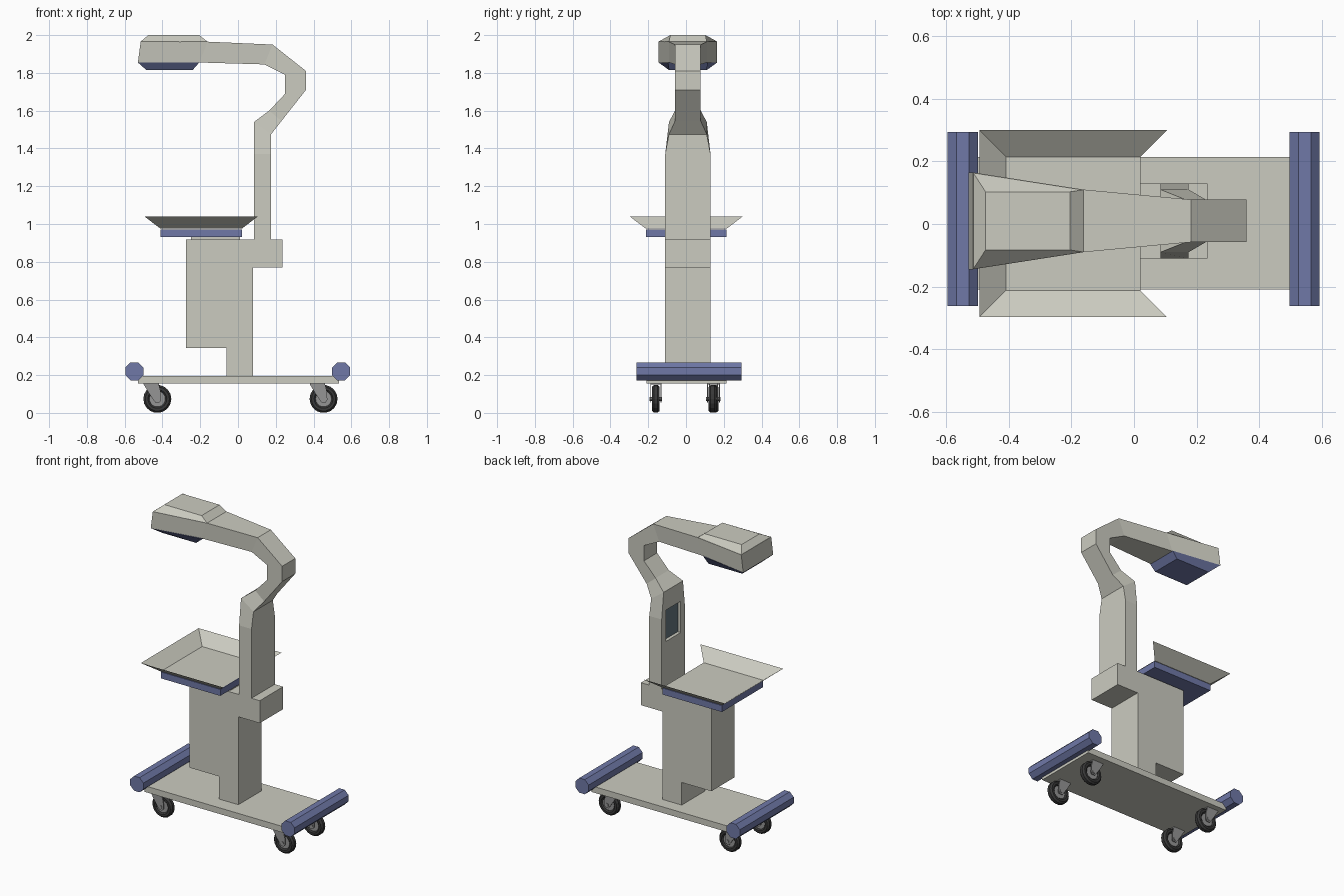
import bpy, bmesh, math
from mathutils import Vector

if "Cube" in bpy.data.objects:
    bpy.data.objects.remove(bpy.data.objects["Cube"])

YC = 0.01  # y centre of the column and body


def mat(name, rgb):
    m = bpy.data.materials.new(name)
    m.diffuse_color = (*rgb, 1)
    m.use_nodes = True
    m.node_tree.nodes["Principled BSDF"].inputs["Base Color"].default_value = m.diffuse_color
    return m


BEIGE = mat("beige", (0.60, 0.60, 0.53))
BLUE = mat("blue", (0.16, 0.19, 0.39))
GLASS = mat("glass", (0.13, 0.18, 0.21))
RUBBER = mat("rubber", (0.04, 0.04, 0.04))
STEEL = mat("steel", (0.30, 0.30, 0.30))


def build(name, verts, faces, material):
    me = bpy.data.meshes.new(name)
    me.from_pydata([Vector(v) for v in verts], [], faces)
    bm = bmesh.new()
    bm.from_mesh(me)
    bmesh.ops.recalc_face_normals(bm, faces=bm.faces)
    bm.to_mesh(me)
    bm.free()
    ob = bpy.data.objects.new(name, me)
    bpy.context.collection.objects.link(ob)
    if material:
        me.materials.append(material)
    return ob


def loft(name, rings, material, closed=False):
    """Skin equal-sized rings of points; cap the ends unless closed."""
    n, k = len(rings[0]), len(rings)
    faces = []
    for i in range(k if closed else k - 1):
        j = (i + 1) % k
        for a in range(n):
            b = (a + 1) % n
            faces.append((i * n + a, i * n + b, j * n + b, j * n + a))
    if not closed:
        faces += [tuple(range(n)), tuple(range((k - 1) * n, k * n))]
    return build(name, [v for r in rings for v in r], faces, material)


def extrude(name, profile, y0, y1, material):
    return loft(name, [[(x, y, z) for x, z in profile] for y in (y0, y1)], material)


def rect(x0, x1, y0, y1, z):
    return [(x0, y0, z), (x1, y0, z), (x1, y1, z), (x0, y1, z)]


def box(name, x0, x1, y0, y1, z0, z1, material):
    return loft(name, [rect(x0, x1, y0, y1, z0), rect(x0, x1, y0, y1, z1)], material)


def disc(x, z, r, n, start=0.0):
    return [(x + r * math.cos(start + 2 * math.pi * i / n),
             z + r * math.sin(start + 2 * math.pi * i / n)) for i in range(n)]


# rolling base with a bumper tube at each end
box("base_plate", -0.53, 0.535, -0.21, 0.215, 0.155, 0.195, BEIGE)
for side, x in (("left", -0.548), ("right", 0.546)):
    extrude(side + "_bumper", disc(x, 0.22, 0.052, 8, math.pi / 8), -0.263, 0.295, BLUE)

# lower body with overhanging left half and rear ledge
extrude("lower_body", [(-0.06, 0.195), (0.08, 0.195), (0.08, 0.77), (0.235, 0.77), (0.235, 0.917),
                       (-0.275, 0.917), (-0.275, 0.343), (-0.06, 0.343)], YC - 0.12, YC + 0.12, BEIGE)

# column, curved neck and head: x/z of inner edge, x/z of outer edge, half width
sections = [(0.085, 0.91, 0.175, 0.91, 0.12), (0.085, 1.37, 0.175, 1.37, 0.12),
            (0.085, 1.54, 0.175, 1.475, 0.10), (0.165, 1.60, 0.23, 1.545, 0.068),
            (0.25, 1.69, 0.36, 1.71, 0.068), (0.25, 1.79, 0.36, 1.81, 0.068),
            (0.14, 1.845, 0.183, 1.95, 0.068), (-0.205, 1.855, -0.16, 1.965, 0.10),
            (-0.53, 1.855, -0.515, 1.967, 0.155)]
arm = loft("column_and_arm", [[(a, YC - w, b), (a, YC + w, b), (c, YC + w, d), (c, YC - w, d)]
                              for a, b, c, d, w in sections], BEIGE)

# recessed display window in the column
cutter = box("window_cutter", 0.05, 0.11, YC - 0.077, YC + 0.077, 1.21, 1.415, BEIGE)
cutter.hide_render = True
cutter.hide_viewport = True
cut = arm.modifiers.new("window", "BOOLEAN")
cut.operation = "DIFFERENCE"
cut.solver = "EXACT"
cut.object = cutter
box("window_glass", 0.105, 0.112, YC - 0.076, YC + 0.076, 1.211, 1.414, GLASS)

# bevelled head cap and lamp panel below
loft("head_cap", [[(-0.515, YC - 0.155, 1.966), (-0.16, YC - 0.10, 1.964),
                   (-0.16, YC + 0.10, 1.964), (-0.515, YC + 0.155, 1.966)],
                  rect(-0.475, -0.205, YC - 0.093, YC + 0.093, 2.0)], BEIGE)
loft("lamp_panel", [[(-0.53, YC - 0.155, 1.855), (-0.205, YC - 0.105, 1.855),
                     (-0.205, YC + 0.105, 1.855), (-0.53, YC + 0.155, 1.855)],
                    rect(-0.485, -0.24, YC - 0.10, YC + 0.10, 1.815)], BLUE)

# scale tray: blue slab, floor and three thin flared sides
box("tray_mount", -0.25, 0.01, YC - 0.10, YC + 0.10, 0.915, 0.932, BEIGE)
box("tray_slab", -0.41, 0.02, -0.212, 0.215, 0.93, 0.972, BLUE)
inner = rect(-0.41, 0.02, -0.212, 0.215, 0.975)
outer = rect(-0.495, 0.105, -0.298, 0.30, 1.04)
build("tray_liner", inner + outer,
      [(0, 1, 2, 3), (0, 1, 5, 4), (2, 3, 7, 6), (3, 0, 4, 7)], BEIGE)


# casters
def wheel_ring(name, cx, cy, cz, profile, material, n=18):
    rings = []
    for i in range(n):
        t = 2 * math.pi * i / n
        rings.append([(cx + r * math.cos(t), cy + y, cz + r * math.sin(t)) for r, y in profile])
    return loft(name, rings, material, closed=True)


def caster(tag, x, y):
    z = 0.074
    wheel_ring(tag + "_tyre", x, y, z, [(0.042, -0.014), (0.050, -0.021), (0.064, -0.021), (0.074, -0.010),
                                        (0.074, 0.010), (0.064, 0.021), (0.050, 0.021), (0.042, 0.014)], RUBBER)
    extrude(tag + "_hub", disc(x, z, 0.043, 18), y - 0.012, y + 0.012, STEEL)
    extrude(tag + "_axle", disc(x, z, 0.011, 10), y - 0.033, y + 0.033, STEEL)
    plate = [(x - 0.072, 0.150), (x - 0.045, 0.105), (x - 0.020, 0.068), (x - 0.010, 0.054),
             (x + 0.010, 0.054), (x + 0.020, 0.068), (x + 0.018, 0.110), (x + 0.008, 0.150)]
    for s, name in ((-1, "_front_fork"), (1, "_back_fork")):
        extrude(tag + name, plate, y + s * 0.024, y + s * 0.029, STEEL)
    box(tag + "_mount", x - 0.072, x + 0.008, y - 0.029, y + 0.029, 0.149, 0.156, STEEL)


for xs, x, yb in (("left", -0.427, 0.15), ("right", 0.453, 0.14)):
    caster(xs + "_front_caster", x, -0.16)
    caster(xs + "_back_caster", x, yb)
